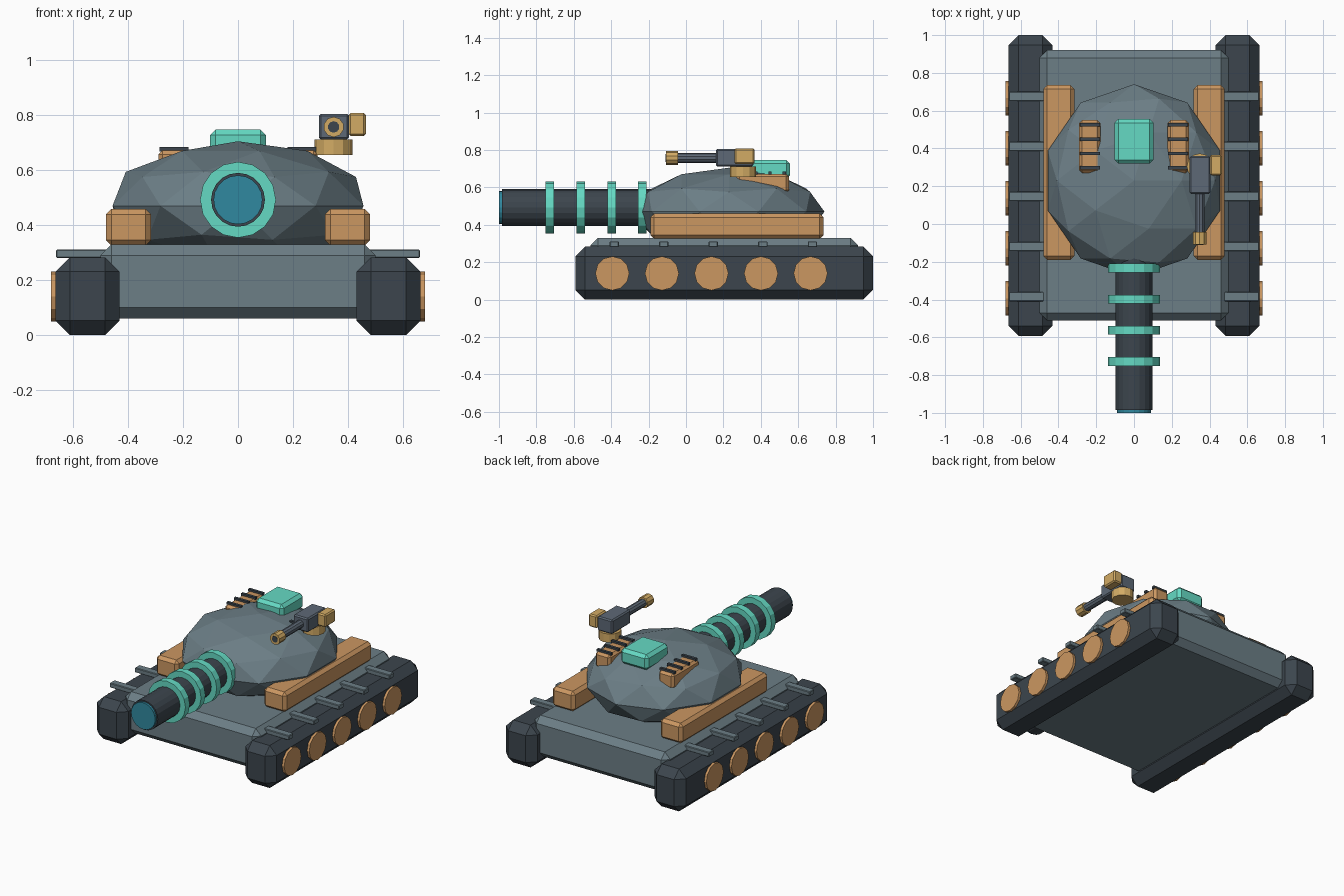
import bpy, bmesh, math
from mathutils import Matrix, Vector

if "Cube" in bpy.data.objects:
    bpy.data.objects.remove(bpy.data.objects["Cube"])


def material(name, rgb):
    m = bpy.data.materials.new(name)
    m.diffuse_color = (*rgb, 1)
    m.use_nodes = True
    m.node_tree.nodes["Principled BSDF"].inputs["Base Color"].default_value = m.diffuse_color
    return m


STEEL = material("steel", (0.15, 0.21, 0.24))
DARK = material("dark", (0.045, 0.06, 0.075))
GUNMETAL = material("gunmetal", (0.11, 0.14, 0.18))
ORANGE = material("orange", (0.60, 0.31, 0.12))
BRASS = material("brass", (0.65, 0.41, 0.13))
TEAL = material("teal", (0.13, 0.70, 0.55))
BLUE = material("blue", (0.03, 0.25, 0.35))


def finish(name, bm, mat):
    bmesh.ops.recalc_face_normals(bm, faces=bm.faces)
    me = bpy.data.meshes.new(name)
    bm.to_mesh(me)
    bm.free()
    me.materials.append(mat)
    ob = bpy.data.objects.new(name, me)
    bpy.context.collection.objects.link(ob)
    return ob


def box(name, lo, hi, mat, bevel=0):
    """Chamfered box between two corners."""
    lo, hi = Vector(lo), Vector(hi)
    size = hi - lo
    size = Vector([abs(c) for c in size])
    bm = bmesh.new()
    bmesh.ops.create_cube(bm, size=1, matrix=Matrix.Translation((lo + hi) / 2) @ Matrix.Diagonal((*size, 1)))
    if bevel:
        bmesh.ops.bevel(bm, geom=bm.edges[:], offset=bevel, segments=1, affect='EDGES')
    return finish(name, bm, mat)


def cylinder(name, start, end, r, mat, sides=16):
    """Capped cylinder between two points."""
    a, b = Vector(start), Vector(end)
    rot = (b - a).to_track_quat('Z', 'Y').to_matrix().to_4x4()
    bm = bmesh.new()
    bmesh.ops.create_cone(bm, cap_ends=True, segments=sides, radius1=r, radius2=r,
                          depth=(b - a).length, matrix=Matrix.Translation((a + b) / 2) @ rot)
    return finish(name, bm, mat)


# Hull
box("hull", (-0.5, -0.51, 0.06), (0.5, 0.92, 0.33), STEEL, 0.04)

# Running gear, side bins and engine grilles, both sides
for s, side in ((1, "right"), (-1, "left")):
    box(f"track_{side}", (s * 0.432, -0.592, 0), (s * 0.664, 1.0, 0.283), DARK, 0.052)
    for i in range(5):
        y = -0.394 + i * 0.265
        cylinder(f"wheel_{side}_{i}", (s * 0.6, y, 0.14), (s * 0.68, y, 0.14), 0.091, ORANGE, 12)
        box(f"track_bar_{side}_{i}", (s * 0.45, y - 0.015, 0.28), (s * 0.662, y + 0.035, 0.311), STEEL, 0.004)
    box(f"side_bin_{side}", (s * 0.316, -0.19, 0.325), (s * 0.48, 0.735, 0.459), ORANGE, 0.02)
    box(f"grille_{side}", (s * 0.178, 0.27, 0.57), (s * 0.29, 0.55, 0.672), ORANGE, 0.015)
    for i in range(4):
        y = 0.297 + i * 0.076
        box(f"grille_slat_{side}_{i}", (s * 0.18, y - 0.009, 0.668), (s * 0.286, y + 0.009, 0.685), DARK)

# Faceted turret dome
bm = bmesh.new()
bmesh.ops.create_icosphere(bm, subdivisions=2, radius=1,
                           matrix=Matrix.Translation((0, 0.23, 0.47)) @ Matrix.Diagonal((0.48, 0.51, 0.235, 1)))
finish("turret", bm, STEEL)

# Hatch
box("hatch", (-0.102, 0.32, 0.645), (0.102, 0.556, 0.747), TEAL, 0.02)

# Main gun with cooling rings
Z = 0.492
cylinder("gun_barrel", (0, -0.985, Z), (0, -0.1, Z), 0.098, DARK, 20)
cylinder("gun_muzzle", (0, -1.0, Z), (0, -0.97, Z), 0.089, BLUE, 20)
for i in range(4):
    y = -0.728 + i * 0.165
    cylinder(f"gun_ring_{i}", (0, y - 0.023, Z), (0, y + 0.023, Z), 0.138, TEAL, 16)

# Roof gun
X, Z = 0.348, 0.757
cylinder("roof_gun_mount", (X, 0.305, 0.655), (X, 0.305, 0.712), 0.069, BRASS, 12)
box("roof_gun_body", (0.294, 0.16, 0.711), (0.404, 0.36, 0.805), GUNMETAL, 0.008)
box("roof_gun_ammo_box", (0.402, 0.258, 0.724), (0.465, 0.366, 0.808), BRASS, 0.008)
cylinder("roof_gun_barrel", (X, -0.06, Z), (X, 0.17, Z), 0.026, GUNMETAL, 10)
cylinder("roof_gun_muzzle", (X, -0.108, Z), (X, -0.043, Z), 0.037, BRASS, 10)
cylinder("roof_gun_bore", (X, -0.11, Z), (X, -0.09, Z), 0.021, DARK, 10)
